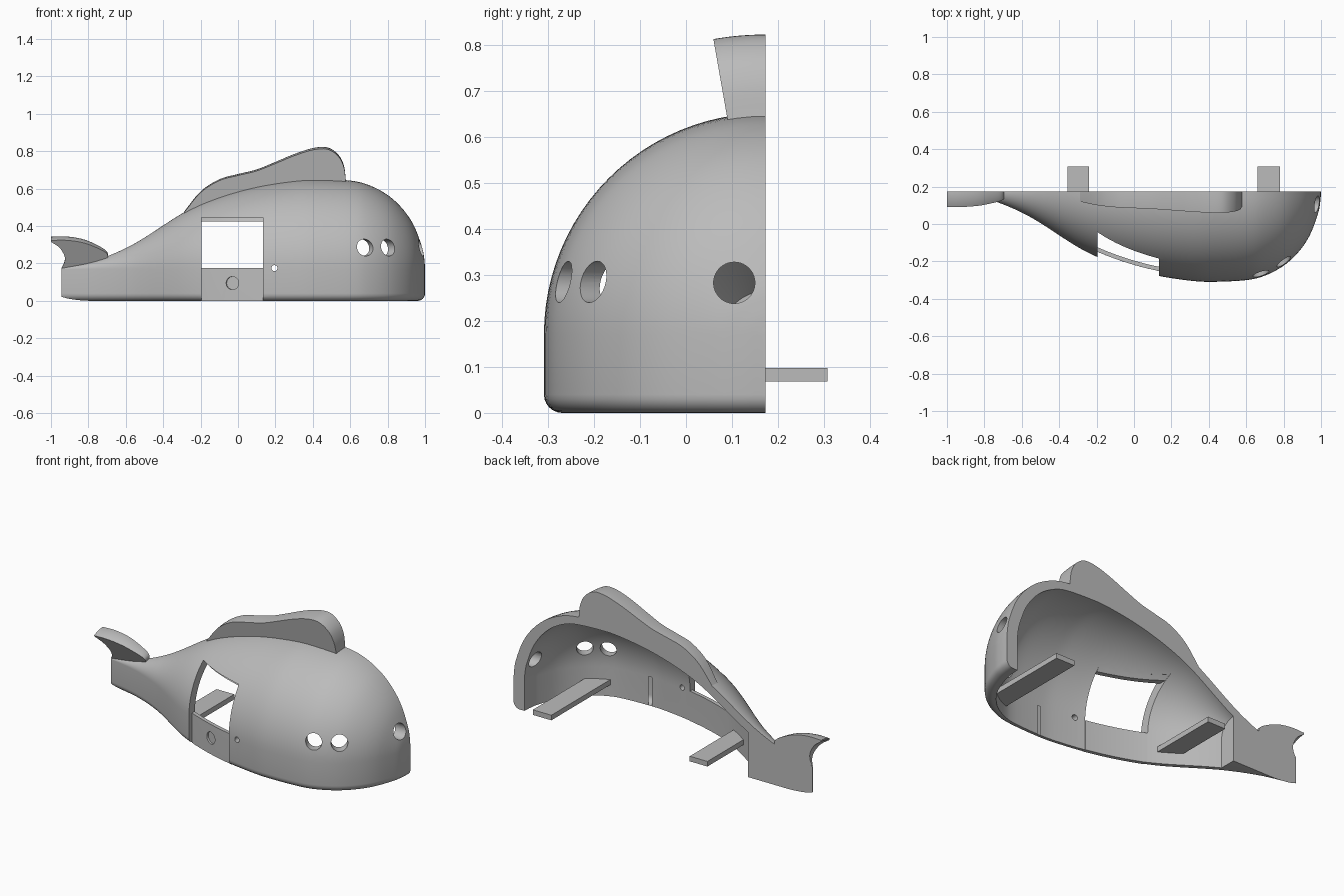
import bpy, bmesh, math
from mathutils import Vector

cube = bpy.data.objects.get("Cube")
if cube:
    bpy.data.objects.remove(cube, do_unlink=True)

MID, AXIS = 0.173, 0.17      # cut plane y, height of the body axis
FILLET = 0.04

grey = bpy.data.materials.new("plain grey")
grey.use_nodes = True
grey.diffuse_color = (0.5, 0.5, 0.5, 1)
grey.node_tree.nodes["Principled BSDF"].inputs["Base Color"].default_value = (0.5, 0.5, 0.5, 1)


def spline(points, steps):
    """Smooth curve through 2D points."""
    p = [Vector(q) for q in points]
    p = [p[0] * 2 - p[1]] + p + [p[-1] * 2 - p[-2]]
    out = []
    for a, b, c, d in zip(p, p[1:], p[2:], p[3:]):
        for i in range(steps):
            t = i / steps
            out.append(0.5 * (2 * b + (c - a) * t + (2 * a - 5 * b + 4 * c - d) * t * t
                              + (3 * b - a - 3 * c + d) * t ** 3))
    return out + [p[-2]]


def loft(name, rings):
    """Closed solid through rings of equal length."""
    bm = bmesh.new()
    rows = [[bm.verts.new(v) for v in ring] for ring in rings]
    n = len(rows[0])
    for a, b in zip(rows, rows[1:]):
        for i in range(n):
            bm.faces.new((a[i], a[(i + 1) % n], b[(i + 1) % n], b[i]))
    bm.faces.new(rows[0])
    bm.faces.new(rows[-1][::-1])
    bmesh.ops.remove_doubles(bm, verts=bm.verts, dist=0.0002)
    bmesh.ops.recalc_face_normals(bm, faces=bm.faces)
    mesh = bpy.data.meshes.new(name)
    bm.to_mesh(mesh)
    bm.free()
    mesh.materials.append(grey)
    ob = bpy.data.objects.new(name, mesh)
    bpy.context.collection.objects.link(ob)
    return ob


def box(name, x0, x1, y0, y1, z0, z1):
    return loft(name, [[(x, y0, z0), (x, y1, z0), (x, y1, z1), (x, y0, z1)] for x in (x0, x1)])


def rod(name, centre, direction, radius, depth):
    """Cylinder centred on a point, along a direction."""
    turn = Vector(direction).to_track_quat('Z', 'Y')
    return loft(name, [[Vector(centre) + turn @ Vector((radius * math.cos(a), radius * math.sin(a), h))
                        for a in [math.tau * i / 40 for i in range(40)]]
                       for h in (-depth / 2, depth / 2)])


def combine(ob, cutter, operation='DIFFERENCE'):
    mod = ob.modifiers.new("cut", 'BOOLEAN')
    mod.operation, mod.object, mod.solver = operation, cutter, 'EXACT'
    bpy.context.view_layer.objects.active = ob
    bpy.ops.object.modifier_apply(modifier=mod.name)
    bpy.data.objects.remove(cutter, do_unlink=True)


# Body radius along its length, from tail to nose
profile = spline([(-0.945, 0.004), (-0.8, 0.035), (-0.7, 0.068), (-0.6, 0.112), (-0.5, 0.168),
                  (-0.28, 0.308), (-0.1, 0.387), (0.1, 0.444), (0.3, 0.476), (0.43, 0.482),
                  (0.6, 0.473), (0.7, 0.449), (0.8, 0.396), (0.88, 0.322), (0.94, 0.233),
                  (0.983, 0.12), (0.996, 0.055), (1.0, 0)], 6)
normals = []
for i in range(len(profile)):
    t = profile[min(i + 1, len(profile) - 1)] - profile[max(i - 1, 0)]
    normals.append(Vector((-t.y, t.x)).normalized())
normals[-1] = Vector((1, 0))
ARC = [math.radians(90 * i / 24) for i in range(25)]


def outer_solid(name):
    """Half body with a rounded lower edge."""
    rings = []
    for p, n in zip(profile, normals):
        ring = [(p.x, MID - p.y * math.sin(a), AXIS + p.y * math.cos(a)) for a in ARC]
        for i in range(7):
            d = FILLET * (1 - math.cos(math.radians(15 * i)))
            if n.y > 0.05:
                d = min(d, p.y / n.y)
            z = FILLET - math.sqrt(max(FILLET ** 2 - (FILLET - d) ** 2, 0))
            ring.append((p.x - d * n.x, MID - max(p.y - d * n.y, 0), z))
        ring.append((ring[-1][0], MID, ring[-1][2]))
        rings.append(ring)
    return loft(name, rings)


def inset_solid(name, side, nose):
    """Body inset at the sides and nose, running past the cut plane and the ground."""
    rings = []
    for p, n in zip(profile, normals):
        q = Vector((p.x - n.x * nose, p.y - n.y * side))
        if q.x < -0.53:
            continue
        ring = [(q.x, MID + 0.2, AXIS + q.y)]
        ring += [(q.x, MID - q.y * math.sin(a), AXIS + q.y * math.cos(a)) for a in ARC]
        ring += [(q.x, MID - q.y, -0.1), (q.x, MID + 0.2, -0.1)]
        rings.append(ring)
    return loft(name, rings)


# Hollow half shell with doorway, eye holes, nose hole and pin hole
shell = outer_solid("body_shell")
combine(shell, inset_solid("hollow", 0.045, 0.07))
combine(shell, box("doorway", -0.195, 0.135, -0.6, 0.14, -0.1, 0.445))
for x, y, angle in ((0.677, -0.262, 23), (0.802, -0.203, 37)):
    a = math.radians(angle)
    combine(shell, rod("eye_hole", (x, y, 0.285), (math.sin(a), -math.cos(a), 0), 0.045, 0.36))
combine(shell, rod("nose_hole", (1, 0.105, 0.283), (1, 0, 0), 0.045, 0.4))
combine(shell, rod("pin_hole", (0.195, -0.28, 0.175), (0, 1, 0), 0.016, 0.4))


# Thin door leaf in the wall, with a strip above the window
def door_part(name, z0, z1):
    ob = inset_solid(name, 0.026, 0.026)
    combine(ob, inset_solid("door_back", 0.048, 0.048))
    combine(ob, box("door_limit", -0.195, 0.135, -0.6, 0.14, z0, z1), 'INTERSECT')
    return ob


door = door_part("door_panel", 0, 0.175)
combine(door, rod("door_dimple", (-0.03, -0.21, 0.095), (-0.28, -1, 0), 0.035, 0.024))
door_part("door_top_strip", 0.425, 0.445)


# Fins swept around the body axis
def fin(name, outline, angle, steps=8):
    rings = []
    for i in range(steps + 1):
        a = math.radians(angle * i / steps)
        rings.append([(x, MID - (z - AXIS) * math.sin(a), AXIS + (z - AXIS) * math.cos(a))
                      for x, z in outline])
    return loft(name, rings)


crest = spline([(-0.29, 0.475), (-0.2, 0.585), (-0.1, 0.65), (0, 0.678), (0.1, 0.703),
                (0.2, 0.743), (0.3, 0.785), (0.4, 0.817), (0.48, 0.82), (0.538, 0.78),
                (0.567, 0.72), (0.577, 0.64)], 6)
root = [(p.x, p.y + AXIS - 0.03) for p in reversed(profile) if -0.28 < p.x < 0.57]
fin("back_fin", [tuple(p) for p in crest] + root, 10)

upper = spline([(-0.695, 0.235), (-0.7, 0.262), (-0.73, 0.286), (-0.8, 0.32), (-0.86, 0.337),
                (-0.93, 0.345), (-1.0, 0.343)], 6)
notch = spline([(-1.0, 0.335), (-0.955, 0.3), (-0.928, 0.25), (-0.928, 0.21), (-0.944, 0.176)], 5)
fin("tail_fin", [tuple(p) for p in upper + notch] + [(-0.8, 0.19), (-0.7, 0.22)], 28)

# Cross bars fitted to the inner wall and running past the cut plane
for name, x0, x1 in (("rear_bar", -0.355, -0.24), ("front_bar", 0.66, 0.78)):
    bar = box(name, x0, x1, -0.4, 0.308, 0.068, 0.098)
    combine(bar, inset_solid("bar_limit", 0.03, 0.03), 'INTERSECT')

# Smooth shading with crisp edges
bpy.ops.object.select_all(action='DESELECT')
for ob in bpy.context.collection.objects:
    if ob.type == 'MESH':
        ob.select_set(True)
        bpy.context.view_layer.objects.active = ob
bpy.ops.object.shade_smooth_by_angle(angle=math.radians(30))
